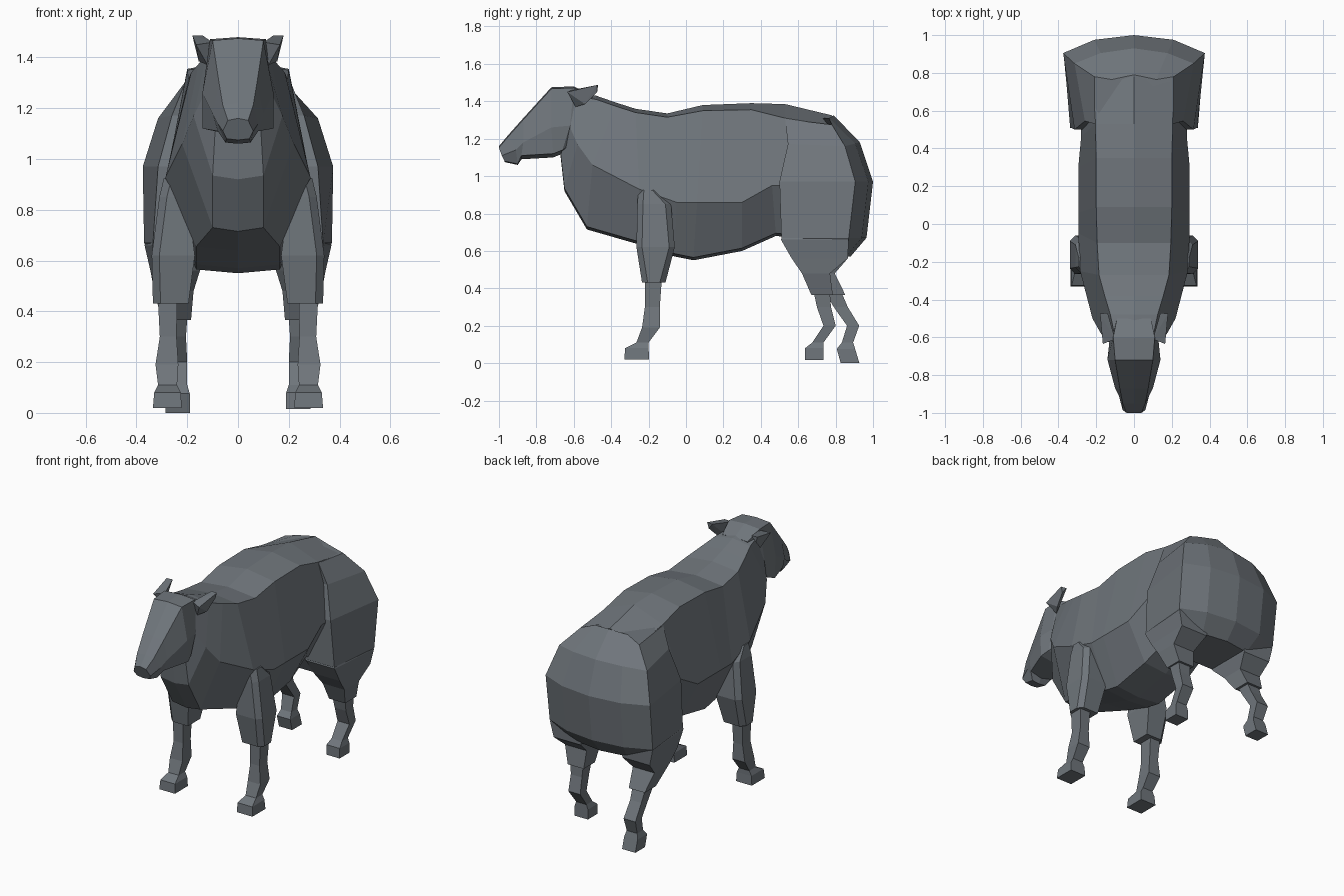
import bpy, bmesh

wool = bpy.data.materials.new("slate grey")
wool.diffuse_color = (0.16, 0.18, 0.20, 1)


def finish(name, bm):
    bmesh.ops.recalc_face_normals(bm, faces=bm.faces)
    me = bpy.data.meshes.new(name)
    bm.to_mesh(me)
    bm.free()
    me.materials.append(wool)
    ob = bpy.data.objects.new(name, me)
    bpy.context.collection.objects.link(ob)
    return ob


def loft(name, rings):
    """Skin a list of closed rings with quads and cap both ends."""
    bm = bmesh.new()
    vs = [[bm.verts.new(p) for p in r] for r in rings]
    n = len(rings[0])
    for a, b in zip(vs, vs[1:]):
        for i in range(n):
            j = (i + 1) % n
            bm.faces.new((a[i], a[j], b[j], b[i]))
    bm.faces.new(vs[0])
    bm.faces.new(vs[-1][::-1])
    return finish(name, bm)


def mirrored(half):
    """Close a half ring whose first and last points lie on x = 0."""
    return half + [(-x, y, z) for x, y, z in half[-2:0:-1]]


def section(r, crown, keel):
    yt, zt, wt, ym, zm, wm, yb, zb, wb = r
    return mirrored([(0, yt, zt), (wt, yt, zt - crown), (wm, ym, zm),
                     (wb, yb, zb + keel), (0, yb, zb)])


def limb(name, rings, s, cut=0.0):
    """Limb from (z, y front, y back, x inner, x outer) rings; an optional sixth
    value is the outer x at the back. cut bevels the outer corners."""
    out = []
    for z, f, k, a, b, *back in rings:
        c = back[0] if back else b
        if cut:
            pts = [(a, f), (b - cut, f), (b, f + cut), (c, k - cut), (c - cut, k), (a, k)]
        else:
            pts = [(a, f), (b, f), (c, k), (a, k)]
        out.append([(s * x, y, z) for x, y in pts])
    loft(name, out)


# Torso and neck: top y,z,half width / side y,z,half width / bottom y,z,half width
torso = [
    (-.60, 1.45, .10, -.62, 1.26, .13, -.67, 1.10, .09),
    (-.48, 1.43, .125, -.58, 1.17, .175, -.65, .92, .10),
    (-.38, 1.395, .155, -.50, 1.06, .22, -.53, .715, .10),
    (-.27, 1.36, .185, -.25, .93, .285, -.27, .64, .165),
    (-.10, 1.335, .195, -.05, .86, .295, -.06, .57, .165),
    (.09, 1.38, .20, .06, .86, .295, .04, .55, .165),
    (.35, 1.39, .20, .30, .86, .295, .30, .60, .165),
    (.53, 1.385, .205, .46, .95, .28, .48, .68, .15),
    (.78, 1.325, .20, .70, .95, .28, .70, .66, .15),
]
crowns = [.02, .02, .02, .02, .02, .03, .035, .075, .055]
loft("torso", [section(r, c, .015) for r, c in zip(torso, crowns)])

# Head
head = [
    (-1.0, 1.16, .04, -.985, 1.11, .06, -.97, 1.075, .045),
    (-.95, 1.22, .06, -.91, 1.14, .08, -.90, 1.06, .05),
    (-.87, 1.31, .075, -.87, 1.18, .10, -.88, 1.09, .08),
    (-.72, 1.475, .10, -.72, 1.26, .14, -.71, 1.10, .14),
    (-.60, 1.48, .11, -.62, 1.27, .13, -.66, 1.12, .125),
    (-.50, 1.43, .09, -.55, 1.28, .10, -.60, 1.16, .08),
]
loft("head", [section(r, .008, .005 if i < 2 else .02) for i, r in enumerate(head)])

# Rump: z / back y / rear corner x,y / front x,y / drop towards the side
rump = [
    (1.325, .79, .21, .78, .207, .53, .05),
    (1.18, .93, .315, .85, .26, .545, .02),
    (.97, 1.0, .375, .905, .315, .50, 0),
    (.67, .965, .37, .87, .335, .51, 0),
    (.57, .88, .31, .81, .29, .56, 0),
]
loft("rump", [mirrored([(0, b, z), (cx * .56, b - .025, z - d * .3), (cx, cy, z - d),
                        (fx, fy, z - d * .4), (0, fy, z - d * .4)])
              for z, b, cx, cy, fx, fy, d in rump])

front_upper = [(.925, -.255, -.15, .22, .292), (.85, -.26, -.08, .20, .31),
               (.62, -.265, -.06, .17, .34), (.43, -.235, -.11, .195, .335)]
front_lower = [(.44, -.22, -.13, .24, .315), (.30, -.22, -.14, .242, .308),
               (.19, -.235, -.14, .235, .325), (.11, -.265, -.20, .24, .315),
               (.08, -.325, -.20, .225, .33), (.02, -.33, -.197, .222, .335)]
thigh = [(.72, .53, .84, .12, .32, .35), (.66, .508, .87, .13, .338, .368),
         (.56, .565, .865, .15, .335, .345), (.48, .62, .77, .175, .33),
         (.365, .67, .785, .185, .30)]
hind_lower = [(.37, .685, .77, .20, .29), (.30, .70, .775, .205, .285),
              (.20, .735, .80, .20, .285), (.11, .675, .735, .20, .275),
              (.08, .637, .735, .19, .285), (.016, .635, .735, .19, .285)]


def stepped_back(rings):
    """The left hind leg stands further back."""
    return [(z - max(0, .1 - z) * .19, f + max(0, .55 - z) * .36,
             k + max(0, .55 - z) * .36, *rest) for z, f, k, *rest in rings]


for s, side in ((1, "right"), (-1, "left")):
    # Legs
    move = stepped_back if s < 0 else list
    limb("front_upper_leg_" + side, front_upper, s, .03)
    limb("front_lower_leg_" + side, front_lower, s)
    limb("thigh_" + side, move(thigh), s)
    limb("hind_lower_leg_" + side, move(hind_lower), s)
    # Ear
    bm = bmesh.new()
    for x, y, z in [(.10, -.61, 1.46), (.165, -.635, 1.45), (.12, -.59, 1.37),
                    (.14, -.47, 1.487), (.18, -.475, 1.487), (.17, -.475, 1.45),
                    (.155, -.54, 1.385)]:
        bm.verts.new((s * x, y, z))
    bmesh.ops.convex_hull(bm, input=bm.verts)
    finish("ear_" + side, bm)
